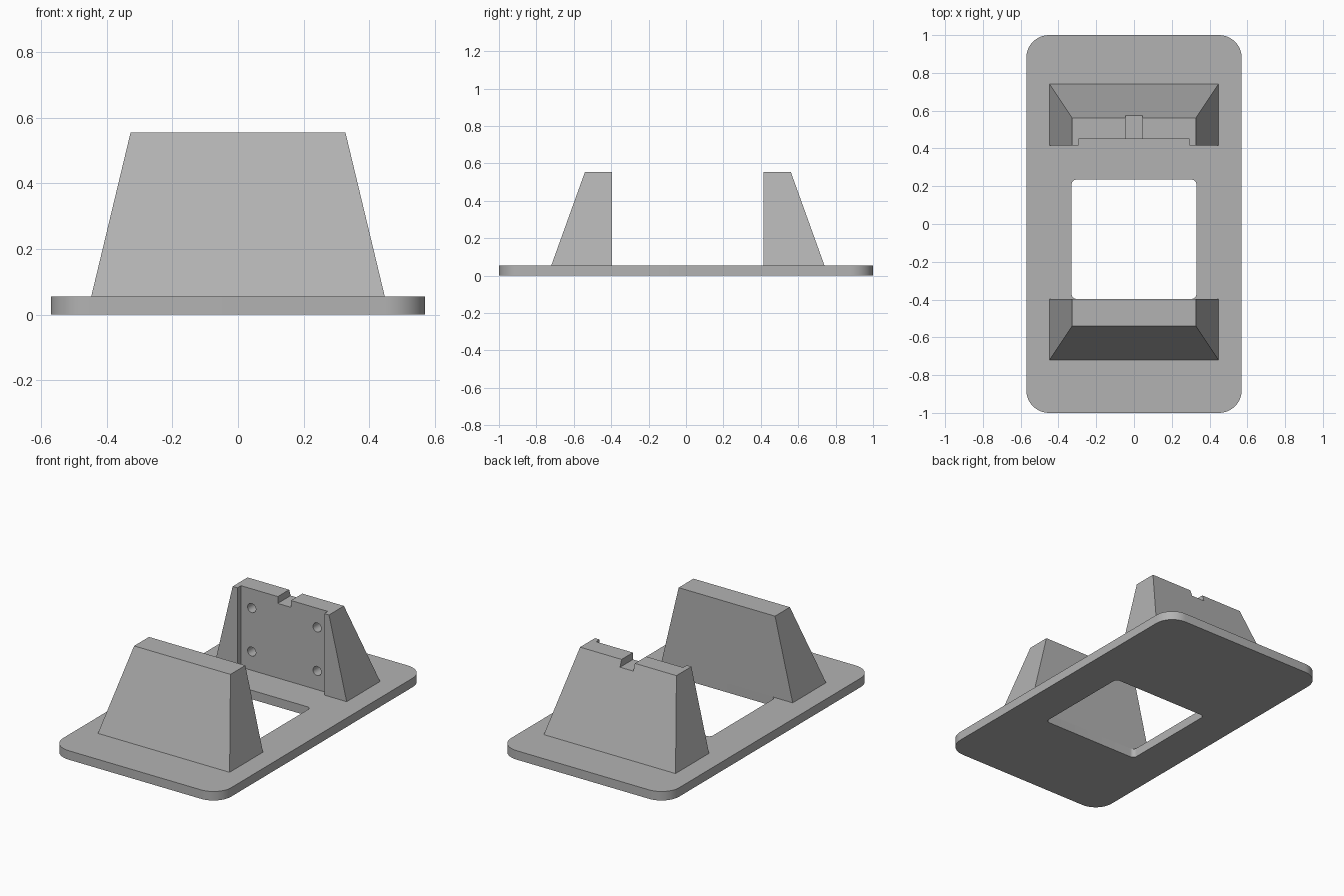
import bpy, bmesh, math
from mathutils import Vector

if "Cube" in bpy.data.objects:
    bpy.data.objects.remove(bpy.data.objects["Cube"])

PLATE_TOP, TOP = 0.055, 0.555

grey = bpy.data.materials.new("plain grey")
grey.use_nodes = True
colour = (0.45, 0.45, 0.45, 1)
grey.diffuse_color = colour
grey.node_tree.nodes["Principled BSDF"].inputs["Base Color"].default_value = colour


def loft(name, bottom, top):
    """Closed solid between two matching rings of points."""
    bm = bmesh.new()
    low = [bm.verts.new(p) for p in bottom]
    high = [bm.verts.new(p) for p in top]
    bm.faces.new(low)
    bm.faces.new(high)
    for i in range(len(low)):
        j = (i + 1) % len(low)
        bm.faces.new((low[i], low[j], high[j], high[i]))
    bmesh.ops.recalc_face_normals(bm, faces=bm.faces)
    mesh = bpy.data.meshes.new(name)
    bm.to_mesh(mesh)
    bm.free()
    mesh.materials.append(grey)
    obj = bpy.data.objects.new(name, mesh)
    bpy.context.collection.objects.link(obj)
    return obj


def ring(x, y0, y1, z, radius=0, steps=12):
    """Rectangle outline at height z, with optional rounded corners."""
    if not radius:
        return [(-x, y0, z), (x, y0, z), (x, y1, z), (-x, y1, z)]
    centres = [(x - radius, y1 - radius), (radius - x, y1 - radius),
               (radius - x, y0 + radius), (x - radius, y0 + radius)]
    points = []
    for q, (cx, cy) in enumerate(centres):
        for s in range(steps + 1):
            a = (q + s / steps) * math.pi / 2
            points.append((cx + radius * math.cos(a), cy + radius * math.sin(a), z))
    return points


def box(name, x, y0, y1, z0, z1, radius=0):
    return loft(name, ring(x, y0, y1, z0, radius), ring(x, y0, y1, z1, radius))


def cut(obj, cutter):
    """Subtract the cutter and discard it."""
    cutter.hide_render = True
    mod = obj.modifiers.new("cut", 'BOOLEAN')
    mod.operation, mod.solver, mod.object = 'DIFFERENCE', 'EXACT', cutter
    bpy.ops.object.select_all(action='DESELECT')
    bpy.context.view_layer.objects.active = obj
    obj.select_set(True)
    bpy.ops.object.modifier_apply(modifier=mod.name)
    bpy.data.objects.remove(cutter)


# Base plate with rounded window
base = box("base_plate", 0.57, -1, 1, 0, PLATE_TOP, 0.12)
cut(base, box("window_cutter", 0.33, -0.396, 0.235, -0.1, 0.2, 0.025))

# Tapered supports
front = loft("front_support", ring(0.447, -0.72, -0.396, PLATE_TOP),
             ring(0.327, -0.54, -0.396, TOP))
back = loft("back_support", ring(0.447, 0.415, 0.74, PLATE_TOP),
            ring(0.327, 0.415, 0.56, TOP))

# Recess and cable notch in the back support
cut(back, box("recess_cutter", 0.295, 0.3, 0.45, 0, 0.7))
cut(back, box("notch_cutter", 0.045, 0.4, 0.7, 0.513, 0.7))

# Four blind screw holes in the recess
for x in (-0.222, 0.222):
    for z in (0.17, 0.437):
        circle = [Vector((x + 0.028 * math.cos(a), 0, z + 0.028 * math.sin(a)))
                  for a in (math.tau * i / 24 for i in range(24))]
        cut(back, loft("screw_cutter", [p + Vector((0, 0.4, 0)) for p in circle],
                       [p + Vector((0, 0.53, 0)) for p in circle]))

# Smooth rounded walls, keep hard edges
for obj in (base, back):
    bpy.ops.object.select_all(action='DESELECT')
    obj.select_set(True)
    bpy.context.view_layer.objects.active = obj
    bpy.ops.object.shade_smooth_by_angle(angle=math.radians(30))
